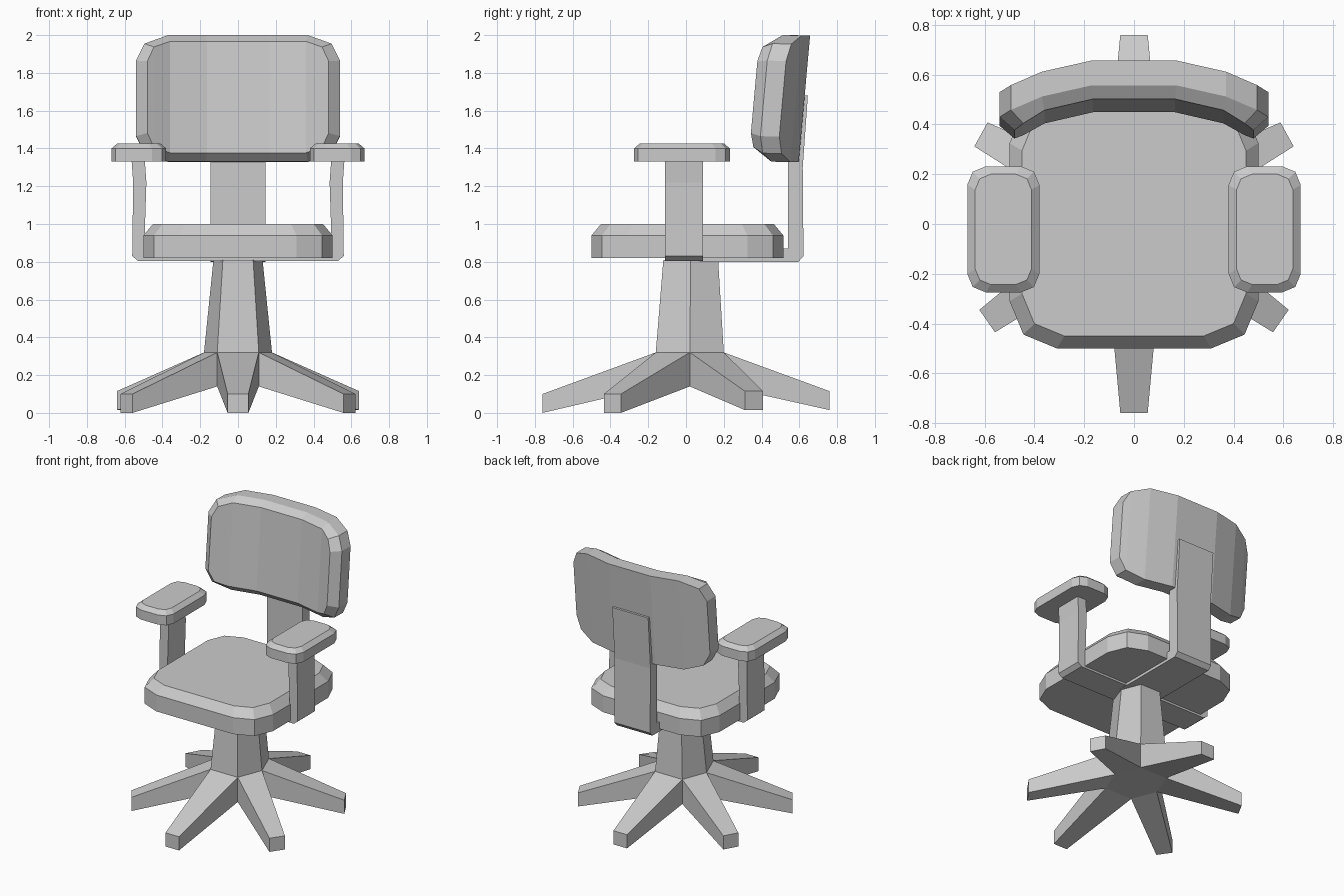
import bpy, bmesh
from math import cos, sin, pi
from mathutils import Vector

if "Cube" in bpy.data.objects:
    bpy.data.objects.remove(bpy.data.objects["Cube"])


def finish(name, bm):
    bmesh.ops.recalc_face_normals(bm, faces=bm.faces)
    me = bpy.data.meshes.new(name)
    bm.to_mesh(me)
    bm.free()
    ob = bpy.data.objects.new(name, me)
    bpy.context.collection.objects.link(ob)
    return ob


def loft(bm, rings, strips=False):
    """Skin rings of equal length; caps are one n-gon or vertical strips."""
    vs = [[bm.verts.new(p) for p in r] for r in rings]
    n = len(rings[0])
    walls = [[bm.faces.new((a[i], a[(i + 1) % n], b[(i + 1) % n], b[i]))
              for i in range(n)] for a, b in zip(vs, vs[1:])]
    for r in (vs[0], vs[-1]):
        if strips:
            for i in range(n // 2 - 1):
                bm.faces.new((r[i], r[i + 1], r[n - 2 - i], r[n - 1 - i]))
        else:
            bm.faces.new(r)
    return walls


def rounded(x0, x1, y0, y1, r, z):
    """Rectangle with two-segment rounded corners."""
    centres = [(x1 - r, y1 - r), (x0 + r, y1 - r), (x0 + r, y0 + r), (x1 - r, y0 + r)]
    return [(cx + r * cos((q + k / 2) * pi / 2), cy + r * sin((q + k / 2) * pi / 2), z)
            for q, (cx, cy) in enumerate(centres) for k in range(3)]


def cushion(name, x0, x1, y0, y1, r, z0, z1, z2, inset):
    bm = bmesh.new()
    i = inset
    loft(bm, [rounded(x0, x1, y0, y1, r, z0), rounded(x0, x1, y0, y1, r, z1),
              rounded(x0 + i, x1 - i, y0 + i, y1 - i, r - i * 0.4, z2)])
    return finish(name, bm)


# Pedestal: tapered six-sided column with a leg pulled from each lower face
def hexagon(a, b, y0, y1, z):
    m = (y0 + y1) / 2
    return [(-b, y0, z), (b, y0, z), (a, m, z), (b, y1, z), (-b, y1, z), (-a, m, z)]


bm = bmesh.new()
walls = loft(bm, [hexagon(0.18, 0.11, -0.16, 0.2, 0.14),
                  hexagon(0.18, 0.11, -0.16, 0.2, 0.32),
                  hexagon(0.13, 0.08, -0.12, 0.17, 0.81)])
tips = [(0, -0.76, 0), (0.59, -0.39, 0), (0.615, 0.36, 0.015),
        (0, 0.76, 0.015), (-0.615, 0.36, 0.015), (-0.59, -0.39, 0)]
for face, tip in zip(walls[0], tips):
    tip = Vector(tip)
    out = Vector((tip.x, tip.y - 0.02, 0)).normalized()
    side = Vector((-out.y, out.x, 0))
    mid = face.calc_center_median()
    leg = bmesh.ops.extrude_discrete_faces(bm, faces=[face])["faces"][0]
    for v in leg.verts:
        s = 0.055 if (v.co - mid).dot(side) > 0 else -0.055
        top = 0.1 if v.co.z > 0.2 else 0
        v.co = tip + side * s + Vector((0, 0, top))
finish("pedestal_base", bm)

# Seat and arm pads
cushion("seat", -0.5, 0.5, -0.5, 0.515, 0.19, 0.82, 0.94, 1.0, 0.05)
for s, label in ((1, "right"), (-1, "left")):
    x0, x1 = sorted((s * 0.38, s * 0.67))
    cushion("arm_pad_" + label, x0, x1, -0.275, 0.232, 0.075, 1.33, 1.4, 1.427, 0.032)

# Arm support: one U-shaped strap running under the seat
half = [(0.53, 0.805), (0.56, 0.83), (0.555, 1.22), (0.565, 1.36),
        (0.495, 1.36), (0.485, 1.22), (0.497, 0.85)]
strap = half + [(-x, z) for x, z in reversed(half)]
bm = bmesh.new()
loft(bm, [[(x, y, z) for x, z in strap] for y in (-0.11, 0.09)])
finish("arm_support", bm)

# Back support: bent bar from under the seat up to the backrest
bar = [(0.0, 0.805), (0.16, 0.8), (0.595, 0.8), (0.622, 0.83), (0.618, 1.3),
       (0.645, 1.68), (0.59, 1.68), (0.54, 1.33), (0.54, 0.87), (0.0, 0.85)]
bm = bmesh.new()
loft(bm, [[(x, y, z) for y, z in bar] for x in (-0.145, 0.145)])
finish("back_support", bm)

# Backrest: curved, leaning panel with a bevelled front
sag_half = [0.0, 0.045, 0.095, 0.115]


def back_ring(xs, hs, y, zc):
    cols = [(-x, h, s) for x, h, s in zip(xs, hs, sag_half)][::-1]
    cols += [(x, h, s) for x, h, s in zip(xs, hs, sag_half)]
    pts = [(x, y - s, zc + h) for x, h, s in cols]
    pts += [(x, y - s, zc - h) for x, h, s in reversed(cols)]
    return [(x, yy + 0.09 * (z - 1.665), z) for x, yy, z in pts]


outer = ((0.17, 0.37, 0.495, 0.54), (0.335, 0.335, 0.29, 0.2))
inner = ((0.165, 0.36, 0.445, 0.48), (0.295, 0.295, 0.265, 0.19))
bm = bmesh.new()
loft(bm, [back_ring(*outer, 0.627, 1.663), back_ring(*outer, 0.527, 1.665),
          back_ring(*inner, 0.475, 1.672)], strips=True)
finish("backrest", bm)
